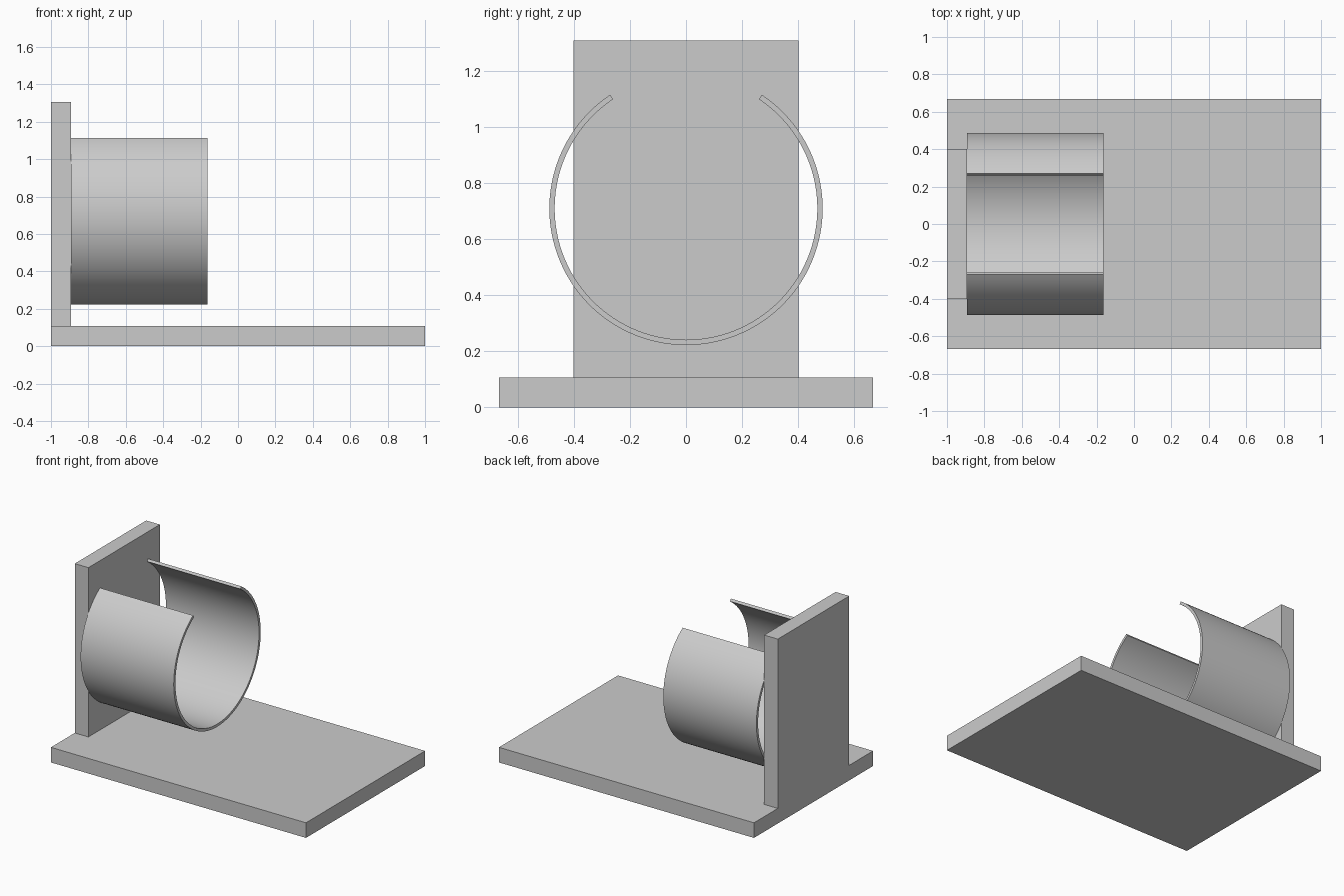
import bpy
import bmesh
import math

cube = bpy.data.objects.get("Cube")
if cube:
    bpy.data.objects.remove(cube, do_unlink=True)

grey = bpy.data.materials.new("plain grey")
grey.use_nodes = True
GREY = (0.6, 0.6, 0.6, 1)
grey.diffuse_color = GREY
grey.node_tree.nodes["Principled BSDF"].inputs["Base Color"].default_value = GREY


def finish(name, bm):
    bmesh.ops.recalc_face_normals(bm, faces=bm.faces)
    mesh = bpy.data.meshes.new(name)
    bm.to_mesh(mesh)
    bm.free()
    mesh.materials.append(grey)
    obj = bpy.data.objects.new(name, mesh)
    bpy.context.collection.objects.link(obj)
    return obj


def box(name, low, high):
    bm = bmesh.new()
    bmesh.ops.create_cube(bm, size=1)
    for v in bm.verts:
        v.co = [a + (b - a) * (c + 0.5) for a, b, c in zip(low, high, v.co)]
    return finish(name, bm)


THICK = 0.107
WALL_X = -1 + THICK

# Flat base and upright back wall
box("base_plate", (-1, -0.667, 0), (1, 0.667, THICK))
box("upright_wall", (-1, -0.4, THICK), (WALL_X, 0.4, 1.307))

# Open cylindrical cradle: a C-shaped profile extruded away from the wall
OUTER, INNER, CENTRE_Z, LENGTH = 0.487, 0.468, 0.709, 0.73
HALF_GAP = math.radians(33.7)
STEPS = 96
bm = bmesh.new()
rings = []
for i in range(STEPS + 1):
    a = HALF_GAP + (2 * math.pi - 2 * HALF_GAP) * i / STEPS
    rings.append([bm.verts.new((WALL_X, r * math.sin(a), CENTRE_Z + r * math.cos(a)))
                  for r in (OUTER, INNER)])
for (a, b), (c, d) in zip(rings, rings[1:]):
    bm.faces.new((a, b, d, c))
extruded = bmesh.ops.extrude_face_region(bm, geom=bm.faces[:], use_keep_orig=True)
moved = [g for g in extruded["geom"] if isinstance(g, bmesh.types.BMVert)]
bmesh.ops.translate(bm, verts=moved, vec=(LENGTH, 0, 0))
cradle = finish("open_cradle", bm)

# Smooth the curved walls, keep the rims crisp
bpy.ops.object.select_all(action="DESELECT")
cradle.select_set(True)
bpy.context.view_layer.objects.active = cradle
bpy.ops.object.shade_smooth_by_angle(angle=math.radians(30))
